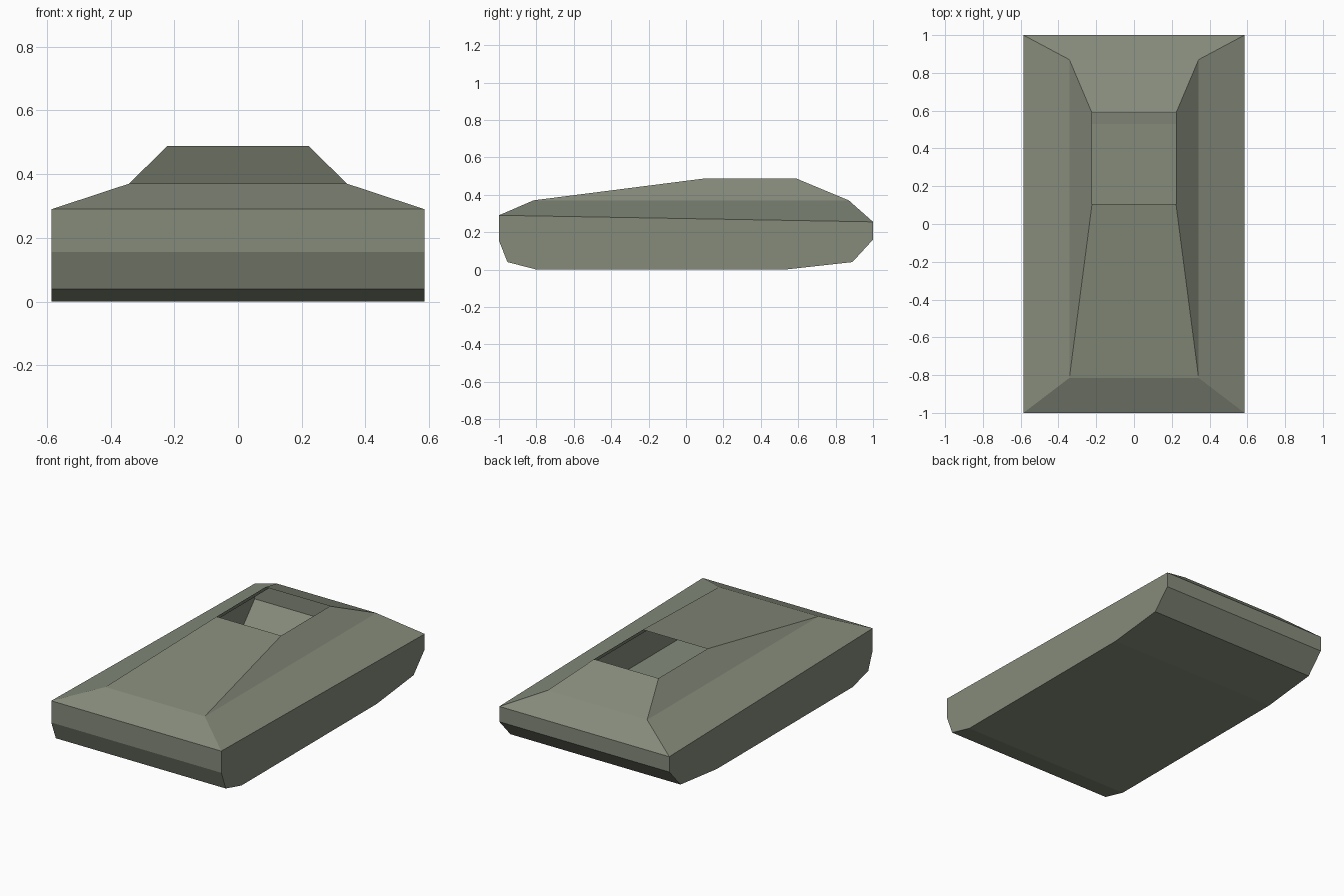
import bpy
import bmesh

old = bpy.data.objects.get("Cube")
if old:
    bpy.data.objects.remove(old, do_unlink=True)

# One painted colour for the whole hull
paint = bpy.data.materials.new("olive_grey_paint")
paint.use_nodes = True
COLOUR = (0.235, 0.258, 0.198, 1.0)
paint.diffuse_color = COLOUR
paint.node_tree.nodes["Principled BSDF"].inputs["Base Color"].default_value = COLOUR

HALF_WIDTH = 0.585


def make_object(name, bm):
    mesh = bpy.data.meshes.new(name)
    bm.to_mesh(mesh)
    bm.free()
    mesh.materials.append(paint)
    obj = bpy.data.objects.new(name, mesh)
    bpy.context.collection.objects.link(obj)
    return obj


def ring(bm, half_width, front, back):
    """Four corners from front and back (y, z) pairs."""
    return [bm.verts.new((x, y, z)) for x, (y, z) in (
        (-half_width, front), (half_width, front),
        (half_width, back), (-half_width, back))]


bm = bmesh.new()

# Lower tub: side profile (y, z) drawn from the front rim round to the back rim
profile = [(-1, 0.29), (-1, 0.155), (-0.955, 0.04), (-0.80, 0),
           (0.53, 0), (0.89, 0.04), (1, 0.16), (1, 0.255)]
right, left = ([bm.verts.new((side * HALF_WIDTH, y, z)) for y, z in profile]
               for side in (-1, 1))
for i in range(len(profile) - 1):
    bm.faces.new((right[i], right[i + 1], left[i + 1], left[i]))
bm.faces.new(right[::-1])
bm.faces.new(left)

# Upper deck: sloping rings up to the open roof hatch
rings = [ring(bm, HALF_WIDTH, profile[0], profile[-1]),
         ring(bm, 0.342, (-0.815, 0.37), (0.87, 0.37)),
         ring(bm, 0.222, (0.107, 0.488), (0.587, 0.488))]
for low, high in zip(rings, rings[1:]):
    for i in range(4):
        j = (i + 1) % 4
        bm.faces.new((low[i], low[j], high[j], high[i]))

# Weld deck to tub
bmesh.ops.remove_doubles(bm, verts=bm.verts, dist=0.0005)
bmesh.ops.recalc_face_normals(bm, faces=bm.faces)
make_object("hull", bm)
